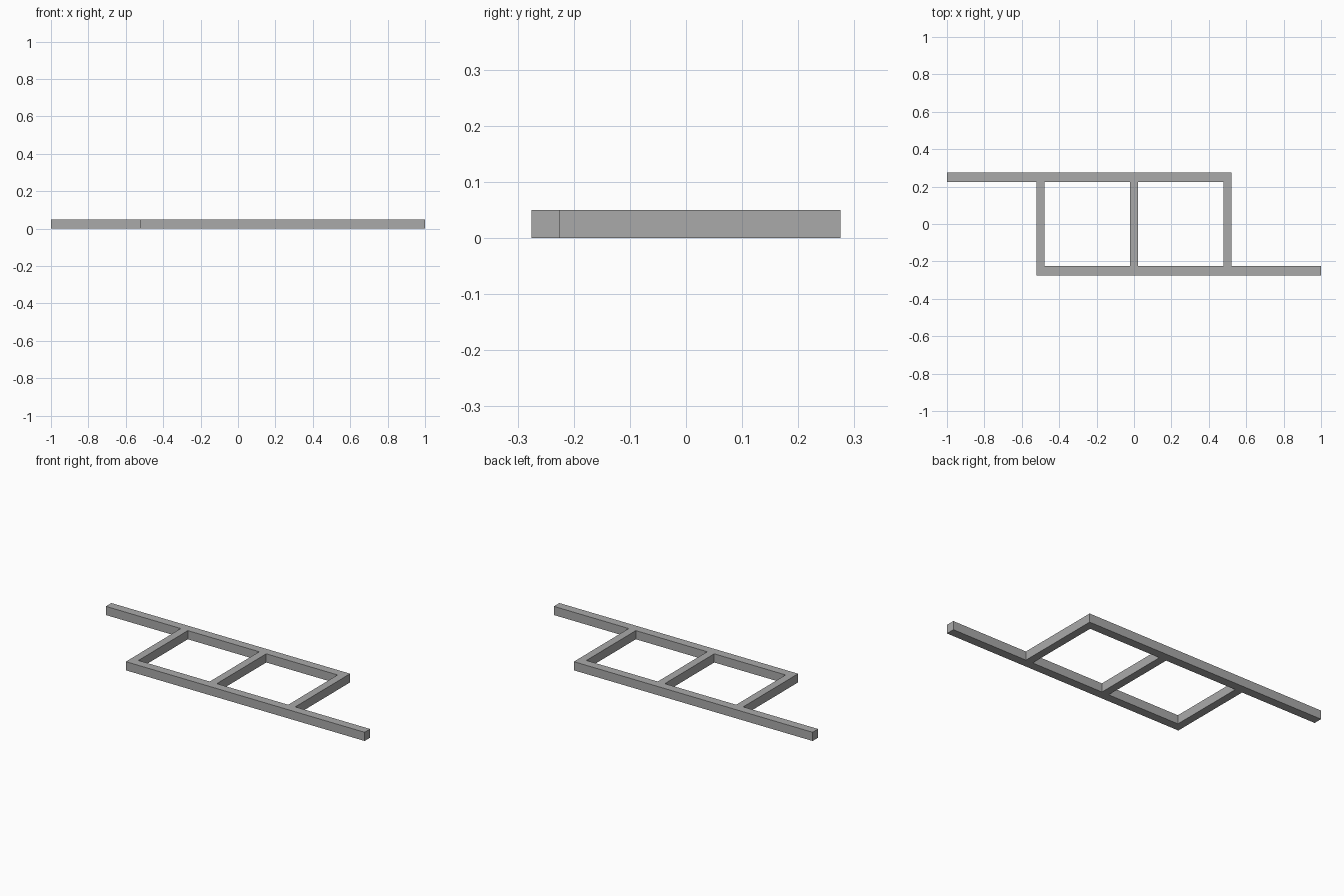
import bpy
import bmesh

cube = bpy.data.objects.get("Cube")
if cube:
    bpy.data.objects.remove(cube, do_unlink=True)

HEIGHT = 0.05
RAIL_WIDTH = 0.05
RUNG_WIDTH = 0.045
HALF_DEPTH = 0.275
RUNG_SPACING = 0.5
INNER = HALF_DEPTH - RAIL_WIDTH
RAIL_END = RUNG_SPACING + RUNG_WIDTH / 2

grey = bpy.data.materials.new("plain_grey")
grey.use_nodes = True
color = (0.4, 0.4, 0.4, 1)
grey.diffuse_color = color
grey.node_tree.nodes["Principled BSDF"].inputs["Base Color"].default_value = color


def bar(name, x0, x1, y0, y1, open_ends=False):
    """Rectangular bar on the ground; open_ends drops the faces hidden in the rails."""
    bm = bmesh.new()
    bmesh.ops.create_cube(bm, size=1)
    for v in bm.verts:
        v.co.x = x1 if v.co.x > 0 else x0
        v.co.y = y1 if v.co.y > 0 else y0
        v.co.z = HEIGHT if v.co.z > 0 else 0
    bm.normal_update()
    if open_ends:
        ends = [f for f in bm.faces if abs(f.normal.y) > 0.9]
        bmesh.ops.delete(bm, geom=ends, context="FACES_ONLY")
    mesh = bpy.data.meshes.new(name)
    bm.to_mesh(mesh)
    bm.free()
    mesh.materials.append(grey)
    obj = bpy.data.objects.new(name, mesh)
    bpy.context.collection.objects.link(obj)
    return obj


# Two staggered long rails
bar("back_rail", -1, RAIL_END, INNER, HALF_DEPTH)
bar("front_rail", -RAIL_END, 1, -HALF_DEPTH, -INNER)

# Three rungs joining the rails
for name, side in (("right_rung", -1), ("middle_rung", 0), ("left_rung", 1)):
    x = side * RUNG_SPACING
    bar(name, x - RUNG_WIDTH / 2, x + RUNG_WIDTH / 2, -INNER, INNER, open_ends=True)
